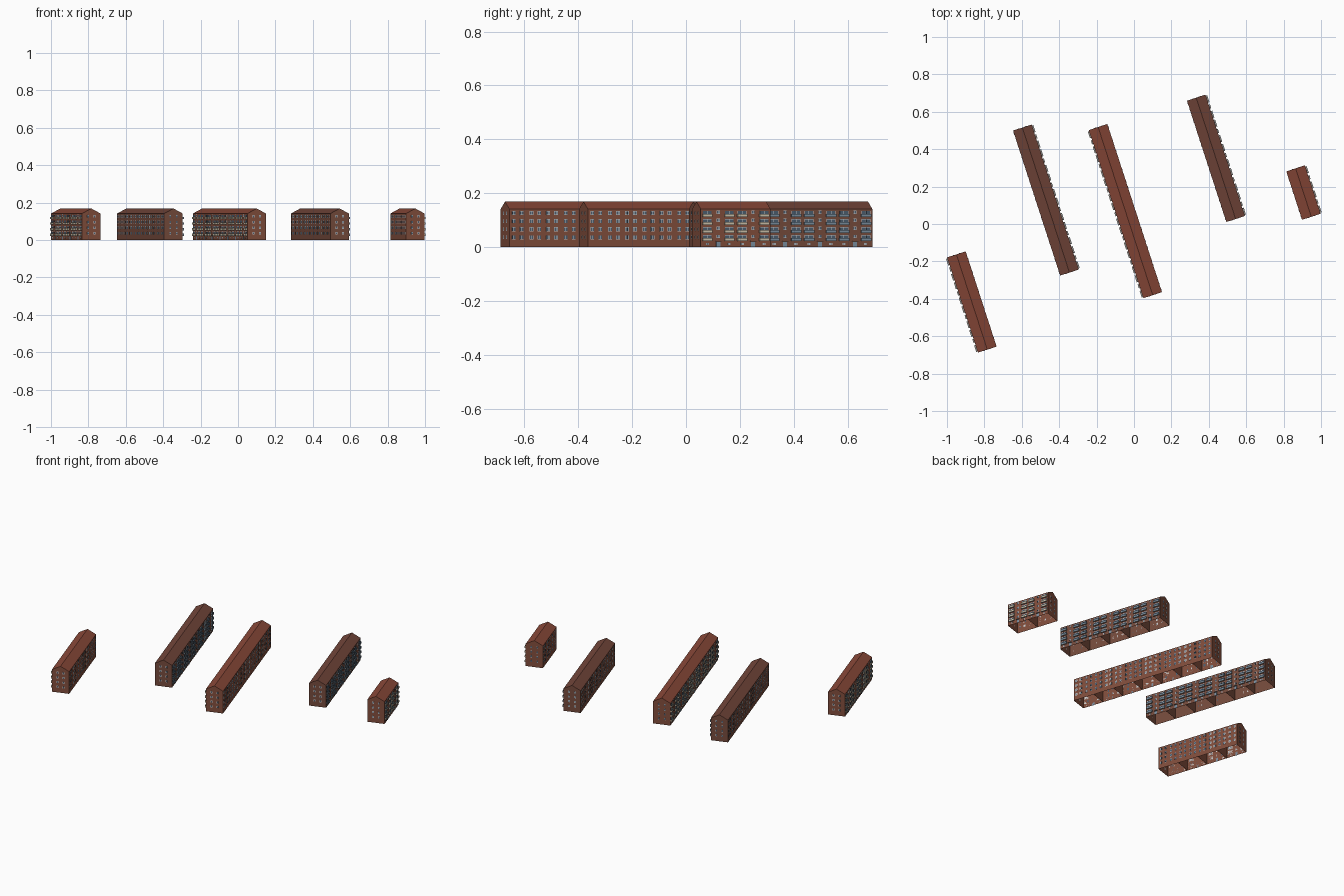
import bpy, bmesh
from math import radians

if "Cube" in bpy.data.objects:
    bpy.data.objects.remove(bpy.data.objects["Cube"])

HW, EAVE, RIDGE = 0.052, 0.142, 0.169      # half width, eave and ridge height
FLOORS = [0.022 + 0.03 * i for i in range(4)]


def mat(name, r, g, b):
    m = bpy.data.materials.new(name)
    m.diffuse_color = (r, g, b, 1)
    m.use_nodes = True
    m.node_tree.nodes["Principled BSDF"].inputs["Base Color"].default_value = m.diffuse_color
    return m


BRICK = mat("brick", 0.22, 0.075, 0.045)
DARK_BRICK = mat("dark_brick", 0.18, 0.07, 0.045)
RED_ROOF = mat("red_tiles", 0.25, 0.065, 0.04)
BROWN_ROOF = mat("brown_tiles", 0.17, 0.06, 0.042)
CREAM = mat("cream_panel", 0.62, 0.55, 0.42)
WHITE = mat("frame", 0.55, 0.55, 0.53)
GLASS = mat("glass", 0.07, 0.11, 0.16)
BLUE = mat("blue_panel", 0.2, 0.28, 0.36)
SLAB = mat("concrete", 0.3, 0.28, 0.26)


class Part:
    """Collects boxes and faces of one kind into one object."""
    def __init__(self, name, material, place):
        self.bm, self.name, self.material, self.place = bmesh.new(), name, material, place

    def face(self, *pts):
        self.bm.faces.new([self.bm.verts.new(p) for p in pts])

    def box(self, x0, x1, y0, y1, z0, z1):
        v = bmesh.ops.create_cube(self.bm, size=1)["verts"]
        bmesh.ops.scale(self.bm, vec=(abs(x1 - x0), abs(y1 - y0), abs(z1 - z0)), verts=v)
        bmesh.ops.translate(self.bm, vec=((x0 + x1) / 2, (y0 + y1) / 2, (z0 + z1) / 2), verts=v)

    def finish(self):
        bmesh.ops.remove_doubles(self.bm, verts=self.bm.verts, dist=1e-6)
        me = bpy.data.meshes.new(self.name)
        self.bm.to_mesh(me)
        self.bm.free()
        me.materials.append(self.material)
        ob = bpy.data.objects.new(self.name, me)
        ob.location = (self.place[0], self.place[1], 0)
        ob.rotation_euler = (0, 0, radians(18))
        bpy.context.collection.objects.link(ob)


def block(name, x, y, length, units, s, cream):
    """One terrace; s is the side (+1 east, -1 west) carrying the balconies."""
    def part(n, m):
        return Part(name + "_" + n, m, (x, y))
    walls = part("walls", BRICK if cream else DARK_BRICK)
    roof = part("roof", RED_ROOF if cream else BROWN_ROOF)
    frames, glass = part("window_frames", WHITE), part("window_glass", GLASS)
    slabs = part("balcony_slabs", SLAB)
    panels = part("balcony_panels", CREAM if cream else BLUE)
    doors = part("doors", BLUE)
    u, h = length / units, length / 2

    def window(side, yc, w, z0, z1):
        f = side * HW
        frames.box(f, f + side * 0.0008, yc - w / 2, yc + w / 2, z0, z1)
        for k in (-1, 1):
            c = yc + k * w / 4
            glass.box(f, f + side * 0.0012, c - w / 4 + 0.001, c + w / 4 - 0.001,
                      z0 + 0.0015, z1 - 0.0015)

    # long walls and the two roof slopes, open underneath
    for k in (-1, 1):
        walls.face((k * HW, -h, 0), (k * HW, h, 0), (k * HW, h, EAVE), (k * HW, -h, EAVE))
        roof.face((k * HW, -h, EAVE), (k * HW, h, EAVE), (0, h, RIDGE), (0, -h, RIDGE))
    # gable ends and party walls
    for i in range(units + 1):
        t = -h + i * u
        walls.face((-HW, t, 0), (HW, t, 0), (HW, t, EAVE), (0, t, RIDGE), (-HW, t, EAVE))

    for i in range(units):
        c = -h + (i + 0.5) * u
        for z in FLOORS:
            # plain side: wide windows outside, small ones inside
            for k in (-1, 1):
                window(-s, c + k * 0.05, 0.014, z + 0.007, z + 0.022)
                window(-s, c + k * 0.019, 0.015, z + 0.007, z + 0.022)
            # stair window
            window(s, c, 0.012, z + 0.012, z + 0.024)
            # balconies at either end of the unit, glazed wall behind
            for k in (-1, 1):
                a, b = c + k * 0.024, c + k * (u / 2 - 0.006)
                lo, hi = min(a, b), max(a, b)
                out = s * (HW + 0.008)
                window(s, (lo + hi) / 2, hi - lo - 0.004, z + 0.003, z + 0.023)
                slabs.box(s * HW, out, lo, hi, z, z + 0.002)
                panels.box(out, out - s * 0.001, lo, hi, z + 0.002, z + 0.012)
                for e in (lo, hi - 0.001):
                    panels.box(s * HW, out, e, e + 0.001, z + 0.002, z + 0.012)
        # entrance door with canopy, cellar windows
        doors.box(s * HW, s * (HW + 0.0015), c - 0.008, c + 0.008, 0, 0.02)
        slabs.box(s * HW, s * (HW + 0.007), c - 0.011, c + 0.011, 0.0215, 0.0235)
        for k in (-1, 1):
            window(s, c + k * 0.042, 0.012, 0.008, 0.016)

    # small windows in the gable ends
    for e in (-1, 1):
        for k in (-1, 1):
            for z in FLOORS:
                xc, f = k * 0.018, e * h
                frames.box(xc - 0.005, xc + 0.005, f, f + e * 0.0008, z + 0.008, z + 0.021)
                glass.box(xc - 0.0035, xc + 0.0035, f, f + e * 0.0012, z + 0.0095, z + 0.0195)

    for p in (walls, roof, frames, glass, slabs, panels, doors):
        p.finish()


block("west_block", -0.867, -0.417, 0.535, 4, -1, True)
block("inner_west_block", -0.471, 0.128, 0.815, 6, 1, False)
block("central_block", -0.046, 0.069, 0.945, 7, -1, True)
block("inner_east_block", 0.438, 0.351, 0.682, 5, 1, False)
block("east_block", 0.906, 0.168, 0.272, 2, 1, True)
